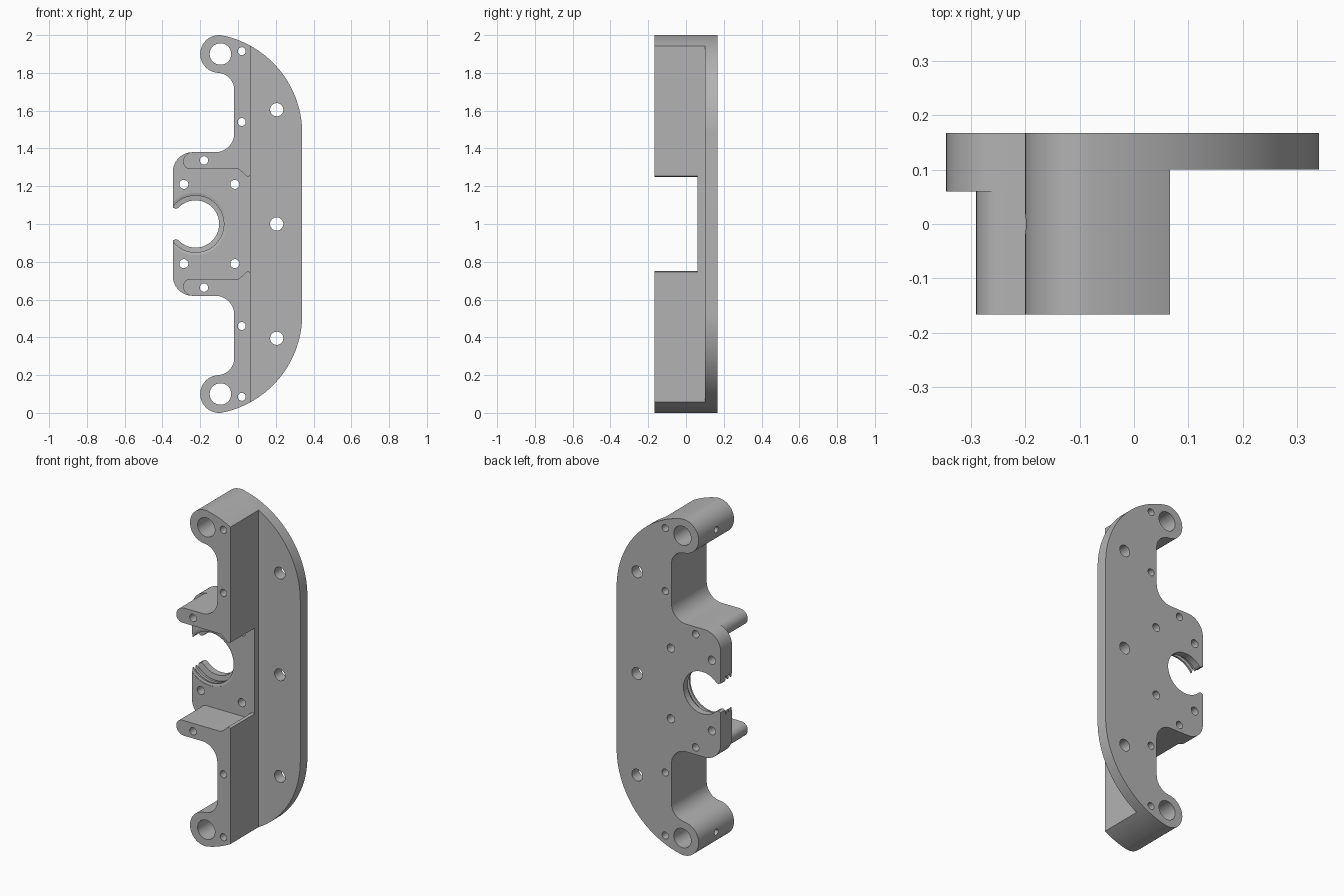
import bpy
import bmesh
from math import cos, sin, pi, radians

cube = bpy.data.objects.get("Cube")
if cube:
    bpy.data.objects.remove(cube, do_unlink=True)

FRONT, BACK, MID = -0.166, 0.167, 1.0

grey = bpy.data.materials.new("plain_grey")
grey.use_nodes = True
grey.diffuse_color = (0.45, 0.45, 0.45, 1)
grey.node_tree.nodes["Principled BSDF"].inputs["Base Color"].default_value = grey.diffuse_color


def arc(cx, cz, r, a0, a1, n=14):
    """Points on an arc in the x-z plane, angles in degrees."""
    angles = [radians(a0 + (a1 - a0) * i / n) for i in range(n + 1)]
    return [(cx + r * cos(a), cz + r * sin(a)) for a in angles]


def mirrored(half):
    """Close an upper half outline with its reflection below mid height."""
    return half + [(x, 2 * MID - z) for x, z in reversed(half)]


def loft(name, rings):
    """Solid through matching rings of 3D points."""
    bm = bmesh.new()
    loops = [[bm.verts.new(p) for p in ring] for ring in rings]
    n = len(loops[0])
    for a, b in zip(loops, loops[1:]):
        for i in range(n):
            j = (i + 1) % n
            bm.faces.new((a[i], a[j], b[j], b[i]))
    bm.faces.new(loops[0][::-1])
    bm.faces.new(loops[-1])
    bmesh.ops.recalc_face_normals(bm, faces=bm.faces)
    mesh = bpy.data.meshes.new(name)
    bm.to_mesh(mesh)
    bm.free()
    mesh.materials.append(grey)
    obj = bpy.data.objects.new(name, mesh)
    bpy.context.collection.objects.link(obj)
    return obj


def extrude(name, outline, y0, y1):
    return loft(name, [[(x, y, z) for x, z in outline] for y in (y0, y1)])


def cut(target, cutter):
    cutter.hide_render = True
    mod = target.modifiers.new("cut", "BOOLEAN")
    mod.operation = "DIFFERENCE"
    mod.solver = "EXACT"
    mod.object = cutter
    bpy.ops.object.select_all(action="DESELECT")
    bpy.context.view_layer.objects.active = target
    target.select_set(True)
    bpy.ops.object.modifier_apply(modifier=mod.name)
    bpy.data.objects.remove(cutter, do_unlink=True)


# Full outline: curved outer edge, end ear, inner fillets, central jaw
upper = arc(-0.189, 1.48, 0.529, 0, 78, 32)
upper += arc(-0.1, 1.9, 0.1, 78, 270, 32)[1:]
upper += arc(-0.11, 1.71, 0.09, 90, 0)
upper += arc(-0.12, 1.48, 0.1, 0, -90)
upper += arc(-0.24, 1.275, 0.105, 90, 180)
body = extrude("bracket_body", mirrored(upper), FRONT, BACK)

# Thin outer flange
flange = [(0.066, -0.5), (0.6, -0.5), (0.6, 2.5), (0.066, 2.5)]
cut(body, extrude("flange_cutter", flange, -0.4, 0.1))

# Central recess, leaving a round-nosed rib above and below
recess = [(0.2, 1.255), (0.066, 1.255), (0.05, 1.25), (0.005, 1.29)]
recess += arc(-0.25, 1.33, 0.04, 270, 180, 8)
recess += arc(-0.24, 1.33, 0.05, 180, 90, 8)[1:]
recess += [(-0.24, 1.45), (-0.5, 1.45)]
cut(body, extrude("recess_cutter", mirrored(recess), -0.4, 0.06))

# Stepped and grooved central bore, as (depth, radius)
steps = [(-0.3, 0.165), (0.062, 0.165), (0.066, 0.15), (0.076, 0.15),
         (0.08, 0.165), (0.09, 0.165), (0.094, 0.15), (0.108, 0.15),
         (0.112, 0.165), (0.122, 0.165), (0.126, 0.125), (0.3, 0.125)]
rings = [[(x, y, z) for x, z in arc(-0.225, MID, r, 0, 360, 72)[:-1]] for y, r in steps]
cut(body, loft("bore_cutter", rings))

# Side mouth of the bore with softened lips
mouth = [(-0.25, 1.06), (-0.316, 1.085), (-0.33, 1.08), (-0.342, 1.086), (-0.5, 1.086)]
cut(body, extrude("mouth_cutter", mirrored(mouth), -0.4, 0.4))

# Through holes, mirrored above and below mid height
holes = [(-0.093, 1.9, 0.057), (0.205, 1.605, 0.035), (0.02, 1.915, 0.021),
         (0.02, 1.54, 0.021), (-0.18, 1.337, 0.022), (-0.287, 1.21, 0.024),
         (-0.017, 1.21, 0.024)]
holes += [(x, 2 * MID - z, r) for x, z, r in holes]
holes.append((0.205, MID, 0.035))
for x, z, r in holes:
    cut(body, extrude("hole_cutter", arc(x, z, r, 0, 360, 32)[:-1], -0.4, 0.4))

# Set screw holes through the ear sides
for z in (1.9, 0.1):
    ring = arc(0, z, 0.018, 0, 360, 24)[:-1]
    cut(body, loft("screw_cutter", [[(x, y, h) for y, h in ring] for x in (-0.3, -0.1)]))

bpy.ops.object.select_all(action="DESELECT")
body.select_set(True)
bpy.context.view_layer.objects.active = body
bpy.ops.object.shade_smooth_by_angle(angle=radians(30))
